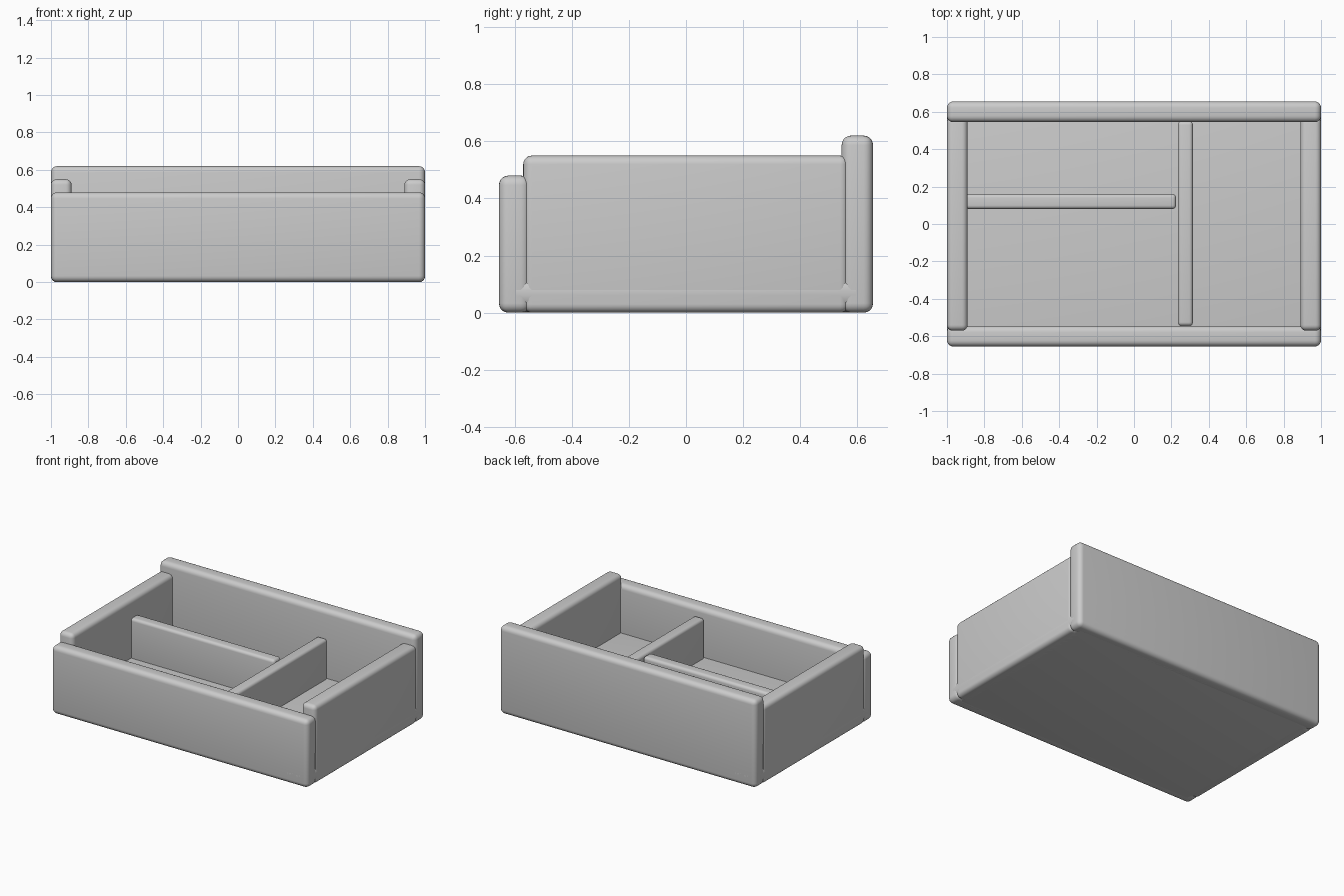
import bpy

if "Cube" in bpy.data.objects:
    bpy.data.objects.remove(bpy.data.objects["Cube"])


def rounded_box(name, x, y, z, radius):
    """Box spanning the given (min, max) ranges with rounded edges."""
    ranges = (x, y, z)
    bpy.ops.mesh.primitive_cube_add(size=1, location=[(a + b) / 2 for a, b in ranges])
    ob = bpy.context.object
    ob.name = name
    ob.scale = [b - a for a, b in ranges]
    bpy.ops.object.transform_apply(location=False, rotation=False, scale=True)
    bevel = ob.modifiers.new("Rounding", 'BEVEL')
    bevel.width = radius
    bevel.segments = 5
    bevel.limit_method = 'NONE'
    bpy.ops.object.modifier_apply(modifier=bevel.name)
    bpy.ops.object.shade_smooth_by_angle()
    return ob


# Floor slab
rounded_box("tray_floor", (-1, 1), (-0.655, 0.655), (0, 0.14), 0.06)

# Low front panel and tall back panel
rounded_box("front_panel", (-1, 1), (-0.655, -0.545), (0, 0.48), 0.033)
rounded_box("back_panel", (-1, 1), (0.545, 0.655), (0, 0.62), 0.033)

# Side panels, slightly let into front and back
for name, side in (("left", -1), ("right", 1)):
    x = sorted((side * 0.89, side * 1.0))
    rounded_box(name + "_panel", x, (-0.57, 0.57), (0, 0.55), 0.03)

# Inner dividers
rounded_box("long_divider", (0.235, 0.315), (-0.545, 0.55), (0.1, 0.42), 0.02)
rounded_box("short_divider", (-0.9, 0.225), (0.08, 0.16), (0.1, 0.42), 0.02)
